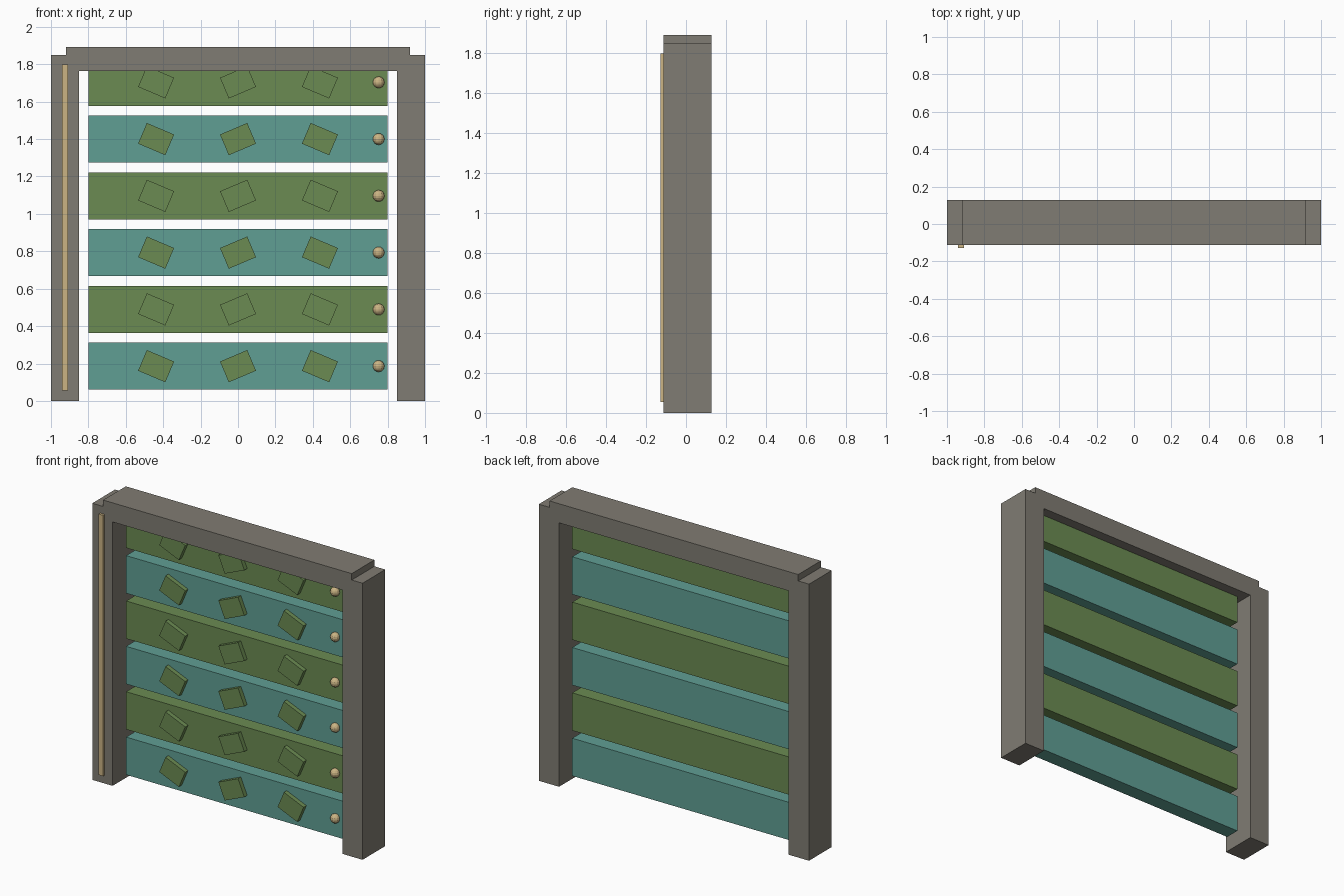
import bpy
import bmesh
import math
from mathutils import Matrix

if "Cube" in bpy.data.objects:
    bpy.data.objects.remove(bpy.data.objects["Cube"])


def srgb(r, g, b):
    def lin(c):
        c /= 255
        return c / 12.92 if c <= 0.04045 else ((c + 0.055) / 1.055) ** 2.4
    return (lin(r), lin(g), lin(b), 1)


def material(name, rgb):
    m = bpy.data.materials.new(name)
    m.diffuse_color = srgb(*rgb)
    m.use_nodes = True
    m.node_tree.nodes["Principled BSDF"].inputs["Base Color"].default_value = m.diffuse_color
    return m


GREY = material("stone_grey", (128, 124, 115))
TEAL = material("teal", (96, 159, 148))
GREEN = material("leaf_green", (107, 139, 82))
TAN = material("tan", (203, 180, 132))


def finish(bm, name, mat):
    bmesh.ops.recalc_face_normals(bm, faces=bm.faces)
    mesh = bpy.data.meshes.new(name)
    bm.to_mesh(mesh)
    bm.free()
    mesh.materials.append(mat)
    ob = bpy.data.objects.new(name, mesh)
    bpy.context.collection.objects.link(ob)
    return ob


def box(name, mat, x, y, z, tilt=0):
    """Box from (min, max) ranges, tilted about its own y axis."""
    ranges = (x, y, z)
    centre = [(a + b) / 2 for a, b in ranges]
    size = [b - a for a, b in ranges]
    bm = bmesh.new()
    bmesh.ops.create_cube(bm, size=1, matrix=Matrix.Translation(centre)
                          @ Matrix.Rotation(tilt, 4, 'Y') @ Matrix.Diagonal((*size, 1)))
    return finish(bm, name, mat)


# Door frame: half outline mirrored across x, then extruded in depth
FRONT, BACK = -0.112, 0.128
half = [(0.92, 1.893), (0.92, 1.85), (1, 1.85), (1, 0), (0.85, 0), (0.85, 1.765)]
outline = half + [(-x, z) for x, z in reversed(half)]
bm = bmesh.new()
face = bm.faces.new([bm.verts.new((x, FRONT, z)) for x, z in outline])
ext = bmesh.ops.extrude_face_region(bm, geom=[face])
bmesh.ops.translate(bm, vec=(0, BACK - FRONT, 0),
                    verts=[v for v in ext["geom"] if isinstance(v, bmesh.types.BMVert)])
finish(bm, "door_frame", GREY)

# Thin strip on the left post
box("post_strip", TAN, (-0.942, -0.908), (-0.128, FRONT + 0.005), (0.055, 1.8))

# Planks with tilted blocks and a round knob each
PLANK_FRONT, PLANK_BACK = -0.04, 0.06
for i in range(6):
    z = 0.186 + 0.3035 * i
    n = i + 1
    box(f"plank_{n}", GREEN if i % 2 else TEAL, (-0.8, 0.8),
        (PLANK_FRONT, PLANK_BACK), (z - 0.126, z + 0.126))

    for j, x in enumerate((-0.438, 0, 0.438)):
        tilt = math.radians(-23 if j == 1 else 23)
        box(f"block_{n}_{j + 1}", GREEN, (x - 0.079, x + 0.079),
            (-0.07, PLANK_FRONT + 0.01), (z - 0.06, z + 0.06), tilt)

    bm = bmesh.new()
    bmesh.ops.create_uvsphere(bm, u_segments=12, v_segments=8, radius=0.031,
                              matrix=Matrix.Translation((0.752, -0.047, z)))
    finish(bm, f"knob_{n}", TAN)
